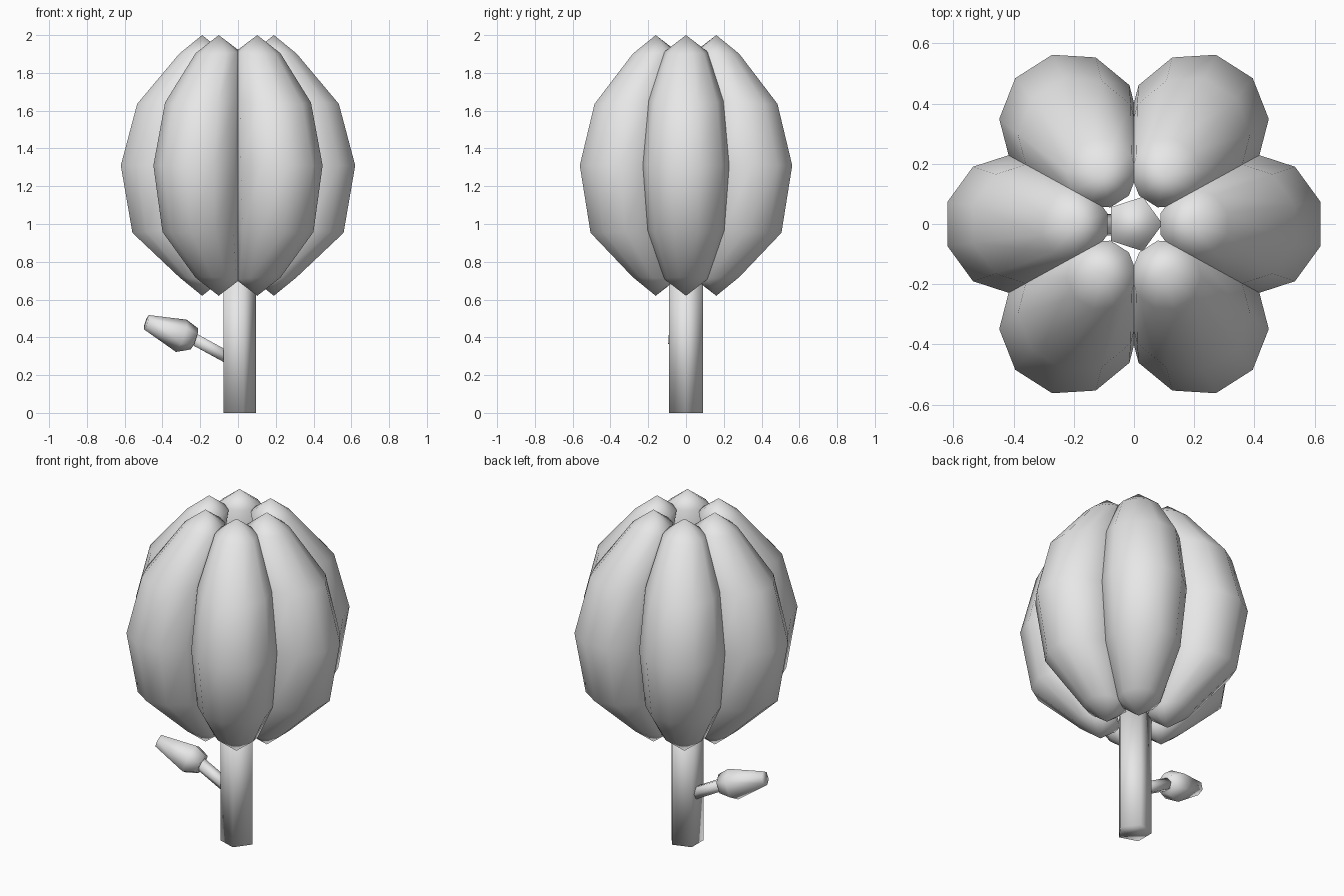
import bpy, bmesh, math
from mathutils import Vector, Matrix

if "Cube" in bpy.data.objects:
    bpy.data.objects.remove(bpy.data.objects["Cube"])

grey = bpy.data.materials.new("light grey")
grey.diffuse_color = (0.8, 0.8, 0.8, 1)
grey.use_nodes = True
grey.node_tree.nodes["Principled BSDF"].inputs["Base Color"].default_value = grey.diffuse_color


def loft(name, rings, start=None, end=None):
    """Skin a list of point rings; close the ends with a pole point or a flat cap."""
    bm = bmesh.new()
    loops = [[bm.verts.new(p) for p in ring] for ring in rings]
    n = len(loops[0])
    for a, b in zip(loops, loops[1:]):
        for i in range(n):
            j = (i + 1) % n
            bm.faces.new((a[i], a[j], b[j], b[i]))
    for loop, pole in ((loops[0], start), (loops[-1], end)):
        if pole is None:
            bm.faces.new(loop)
        else:
            tip = bm.verts.new(pole)
            for i in range(n):
                bm.faces.new((loop[i], loop[(i + 1) % n], tip))
    bmesh.ops.recalc_face_normals(bm, faces=bm.faces)
    for f in bm.faces:
        f.smooth = True
    me = bpy.data.meshes.new(name)
    bm.to_mesh(me)
    bm.free()
    me.materials.append(grey)
    ob = bpy.data.objects.new(name, me)
    bpy.context.collection.objects.link(ob)
    return ob


def circle(center, axis, r, n, turn=0.0):
    """Regular ring of n points around an axis."""
    rot = Vector(axis).to_track_quat('Z', 'Y')
    return [Vector(center) + rot @ Vector((r * math.cos(turn + math.tau * i / n),
                                           r * math.sin(turn + math.tau * i / n), 0))
            for i in range(n)]


# Petals: bowed ten-sided pods, rings given as (radial centre, z, radius, tilt)
profile = [(0.20, 0.71, 0.117, 0.08), (0.365, 0.965, 0.204, -0.06),
           (0.397, 1.31, 0.235, 0.0), (0.34, 1.655, 0.204, -0.1),
           (0.20, 1.91, 0.117, -0.08)]
for k, deg in enumerate((0, 57.5, 122.5, 180, 237.5, 302.5)):
    turn = Matrix.Rotation(math.radians(deg), 3, 'Z')
    rings = []
    for c, z, r, tilt in profile:
        ring = []
        for i in range(10):
            a = math.radians(18 + 36 * i)
            dx = r * math.cos(a)
            ring.append(turn @ Vector((c + dx, r * math.sin(a), z + tilt * dx)))
        rings.append(ring)
    loft(f"petal_{k + 1}", rings, turn @ Vector((0.19, 0, 0.62)),
         turn @ Vector((0.19, 0, 2.0)))

# Stem: five-sided post
up = (0, 0, 1)
stem_ring = [Vector((0.095 * math.cos(math.tau * i / 5),
                     0.095 * math.sin(math.tau * i / 5), 0)) for i in range(5)]
loft("stem", [stem_ring, [p + Vector((0, 0, 0.73)) for p in stem_ring]])

# Twig: thin branch leaving the stem
a, b = Vector((-0.03, 0, 0.28)), Vector((-0.25, -0.01, 0.40))
loft("twig", [circle(p, b - a, 0.036, 6) for p in (a, b)])

# Leaf bud: swollen at the base, narrowing to a blunt tip
axis = Vector((-0.26, -0.05, 0.09))
spots = [((-0.232, -0.005, 0.392), 0.06), ((-0.30, -0.015, 0.408), 0.09),
         ((-0.485, -0.05, 0.48), 0.04)]
loft("leaf_bud", [circle(c, axis, r, 6, math.radians(30)) for c, r in spots])
